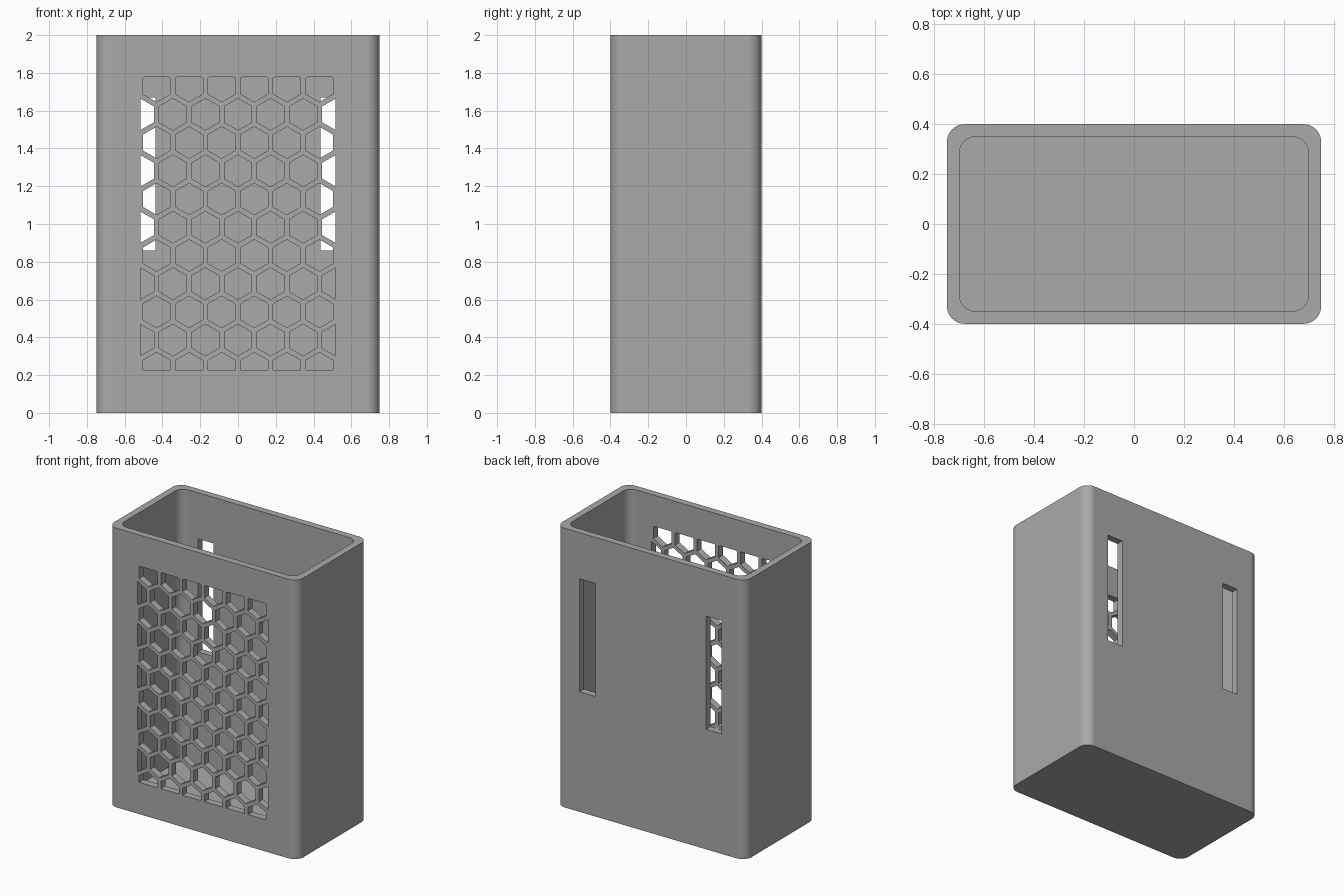
import bpy, bmesh
from math import sin, cos, pi, sqrt
from mathutils import Vector

if "Cube" in bpy.data.objects:
    bpy.data.objects.remove(bpy.data.objects["Cube"], do_unlink=True)

WIDTH, DEPTH, HEIGHT, WALL = 1.5, 0.8, 2.0, 0.05

grey = bpy.data.materials.new("grey plastic")
grey.use_nodes = True
colour = (0.4, 0.4, 0.4, 1)
grey.diffuse_color = colour
grey.node_tree.nodes["Principled BSDF"].inputs["Base Color"].default_value = colour


def finish(name, bm):
    bmesh.ops.recalc_face_normals(bm, faces=bm.faces)
    mesh = bpy.data.meshes.new(name)
    bm.to_mesh(mesh)
    bm.free()
    mesh.materials.append(grey)
    obj = bpy.data.objects.new(name, mesh)
    bpy.context.collection.objects.link(obj)
    return obj


def extrude(bm, offset):
    result = bmesh.ops.extrude_face_region(bm, geom=bm.faces[:])
    moved = [e for e in result["geom"] if isinstance(e, bmesh.types.BMVert)]
    bmesh.ops.translate(bm, verts=moved, vec=offset)


def rounded_prism(name, width, depth, radius, z0, z1, steps=10):
    bm = bmesh.new()
    corners = [(1, 1), (-1, 1), (-1, -1), (1, -1)]
    verts = []
    for quarter, (sx, sy) in enumerate(corners):
        for i in range(steps + 1):
            a = (quarter + i / steps) * pi / 2
            verts.append(bm.verts.new((sx * (width / 2 - radius) + radius * cos(a),
                                       sy * (depth / 2 - radius) + radius * sin(a), z0)))
    bm.faces.new(verts)
    extrude(bm, (0, 0, z1 - z0))
    return finish(name, bm)


def honeycomb(name, pitch, flat, z_mid, half_w, z_low, z_high):
    # Pointed-up hexagons in staggered rows, trimmed to a rectangle
    bm = bmesh.new()
    y = -DEPTH / 2 - 0.03
    r = flat / sqrt(3)
    for row in range(-5, 6):
        z = z_mid + row * pitch * sqrt(3) / 2
        shift = pitch / 2 if row % 2 else 0
        for col in range(-4, 4):
            x = col * pitch + shift
            bm.faces.new([bm.verts.new((x + r * sin(k * pi / 3), y, z + r * cos(k * pi / 3)))
                          for k in range(6)])
        bm.faces.new([bm.verts.new((4 * pitch + shift + r * sin(k * pi / 3), y,
                                    z + r * cos(k * pi / 3))) for k in range(6)])
    limits = [((half_w, 0, 0), (1, 0, 0)), ((-half_w, 0, 0), (-1, 0, 0)),
              ((0, 0, z_high), (0, 0, 1)), ((0, 0, z_low), (0, 0, -1))]
    for point, normal in limits:
        bmesh.ops.bisect_plane(bm, geom=bm.verts[:] + bm.edges[:] + bm.faces[:],
                               plane_co=point, plane_no=normal, clear_outer=True)
    extrude(bm, (0, WALL + 0.06, 0))
    return finish(name, bm)


def box(name, low, high):
    bm = bmesh.new()
    bmesh.ops.create_cube(bm, size=1)
    low, high = Vector(low), Vector(high)
    bmesh.ops.scale(bm, verts=bm.verts, vec=high - low)
    bmesh.ops.translate(bm, verts=bm.verts, vec=(low + high) / 2)
    return finish(name, bm)


# Open-topped case
case = rounded_prism("case", WIDTH, DEPTH, 0.07, 0, HEIGHT)
cutters = [rounded_prism("cavity", WIDTH - 2 * WALL, DEPTH - 2 * WALL, 0.065, WALL, HEIGHT + 0.1)]

# Honeycomb grille in the front wall
cutters.append(honeycomb("grille_holes", 0.1725, 0.145, 0.983, 0.517, 0.228, 1.777))

# Two upright slots in the back wall
for side in (-1, 1):
    cutters.append(box("back_slot", (side * 0.5 - 0.0625, DEPTH / 2 - WALL - 0.03, 0.86),
                       (side * 0.5 + 0.0625, DEPTH / 2 + 0.03, 1.67)))

bpy.context.view_layer.objects.active = case
for cutter in cutters:
    cutter.hide_render = True
    cut = case.modifiers.new("cut", "BOOLEAN")
    cut.operation = "DIFFERENCE"
    cut.solver = "EXACT"
    cut.object = cutter
    bpy.ops.object.modifier_apply(modifier=cut.name)
    bpy.data.objects.remove(cutter, do_unlink=True)

# Smooth round corners, crisp edges, flat walls
bpy.ops.object.select_all(action="DESELECT")
case.select_set(True)
bpy.ops.object.shade_smooth_by_angle(angle=pi / 6)
weighted = case.modifiers.new("flat_walls", "WEIGHTED_NORMAL")
weighted.keep_sharp = True
